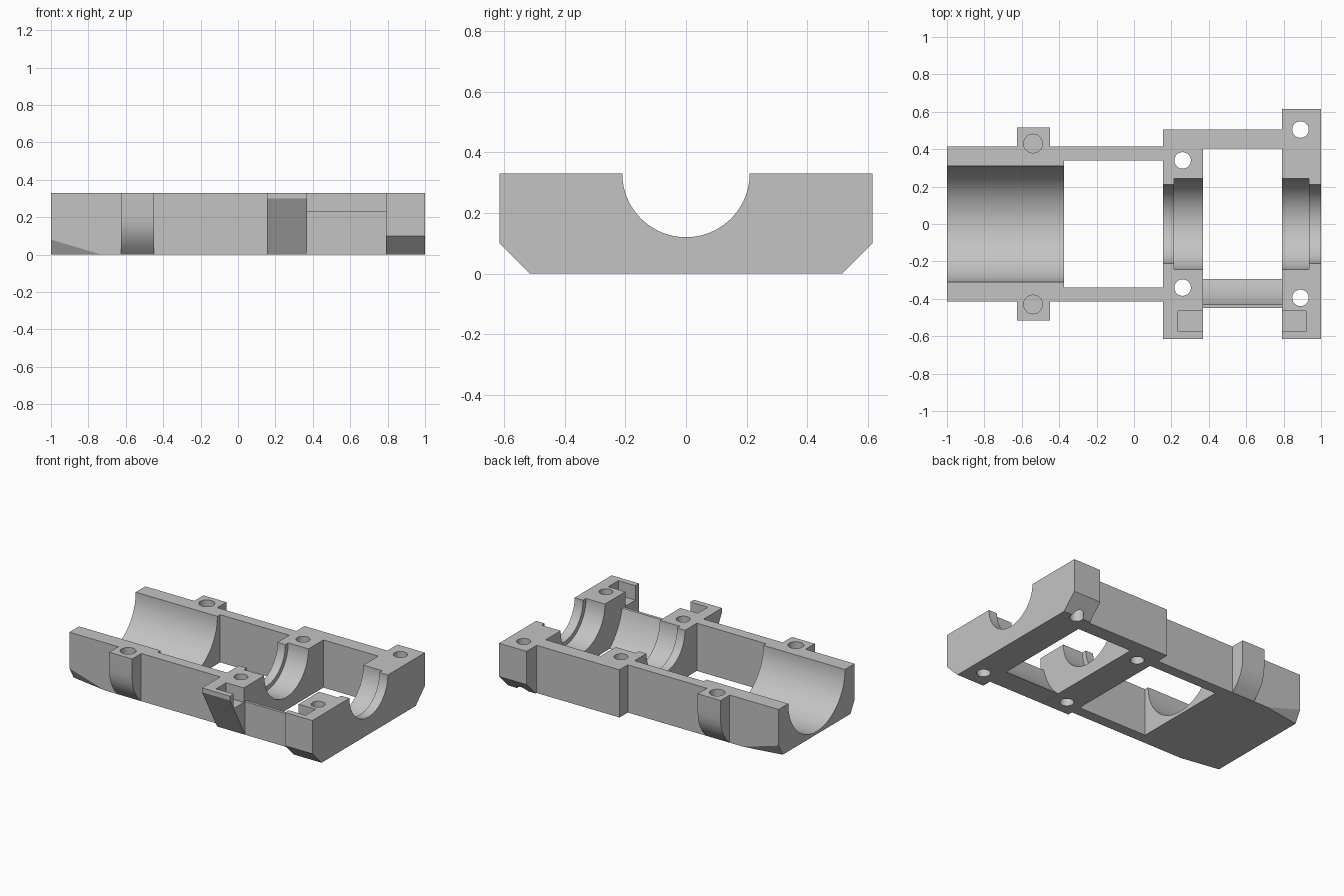
import bpy, bmesh
from math import cos, sin, pi, atan2, radians
from mathutils import Matrix, Vector

cube = bpy.data.objects.get("Cube")
if cube:
    bpy.data.objects.remove(cube, do_unlink=True)

TOP = 0.33      # split plane, also the height of the bore axis

grey = bpy.data.materials.new("plain_grey")
grey.use_nodes = True
grey.diffuse_color = (0.55, 0.55, 0.55, 1)
grey.node_tree.nodes["Principled BSDF"].inputs["Base Color"].default_value = (0.55, 0.55, 0.55, 1)


def make(name, bm):
    bmesh.ops.recalc_face_normals(bm, faces=bm.faces)
    mesh = bpy.data.meshes.new(name)
    bm.to_mesh(mesh)
    bm.free()
    mesh.materials.append(grey)
    ob = bpy.data.objects.new(name, mesh)
    bpy.context.collection.objects.link(ob)
    return ob


def prism(name, profile, x0, x1):
    """Extrude a (y, z) profile along x."""
    bm = bmesh.new()
    face = bm.faces.new([bm.verts.new((x0, y, z)) for y, z in profile])
    ext = bmesh.ops.extrude_face_region(bm, geom=[face])
    verts = [v for v in ext["geom"] if isinstance(v, bmesh.types.BMVert)]
    bmesh.ops.translate(bm, verts=verts, vec=(x1 - x0, 0, 0))
    return make(name, bm)


def box(name, x0, x1, y0, y1, z0, z1):
    return prism(name, [(y0, z0), (y1, z0), (y1, z1), (y0, z1)], x0, x1)


def rod(centre, radius, length, along_x=False):
    bm = bmesh.new()
    turn = Matrix.Rotation(pi / 2, 4, "Y") if along_x else Matrix()
    bmesh.ops.create_cone(bm, cap_ends=True, segments=96 if along_x else 40,
                          radius1=radius, radius2=radius, depth=length,
                          matrix=Matrix.Translation(centre) @ turn)
    return make("cutter", bm)


def bore(radius, x0, x1):
    return rod(((x0 + x1) / 2, 0, TOP), radius, x1 - x0, True)


def combine(target, tool, operation="DIFFERENCE"):
    tool.hide_render = True
    mod = target.modifiers.new("combine", "BOOLEAN")
    mod.operation, mod.solver, mod.object = operation, "EXACT", tool
    bpy.context.view_layer.objects.active = target
    bpy.ops.object.modifier_apply(modifier=mod.name)
    bpy.data.objects.remove(tool, do_unlink=True)


def slice_off(ob, point, normal):
    """Remove the side the normal points to and cap the cut."""
    bm = bmesh.new()
    bm.from_mesh(ob.data)
    cut = bmesh.ops.bisect_plane(bm, geom=bm.verts[:] + bm.edges[:] + bm.faces[:],
                                 plane_co=point, plane_no=normal, clear_outer=True)
    edges = [e for e in cut["geom_cut"] if isinstance(e, bmesh.types.BMEdge)]
    bmesh.ops.holes_fill(bm, edges=edges, sides=0)
    bmesh.ops.recalc_face_normals(bm, faces=bm.faces)
    bm.to_mesh(ob.data)
    bm.free()


parts = []

# Large half-round cradle with tapered lower corners
cradle = box("large_cradle", -1, -0.375, -0.415, 0.415, 0, TOP)
for s in (-1, 1):
    a = Vector((-1, s * 0.415, 0.08))
    b = Vector((-0.73, s * 0.415, 0))
    c = Vector((-1, s * 0.37, 0))
    n = (b - a).cross(c - a)
    slice_off(cradle, a, n if n.z < 0 else -n)

# Screw lugs on both sides of the cradle, with blind holes
lug = [(0.37, 0), (0.415, 0), (0.46, 0.045), (0.495, 0.1), (0.51, 0.15),
       (0.515, 0.2), (0.515, TOP), (0.37, TOP)]
for s in (-1, 1):
    combine(cradle, prism("lug", [(s * y, z) for y, z in lug], -0.625, -0.45), "UNION")
combine(cradle, bore(0.31, -1.1, -0.3))
for s in (-1, 1):
    combine(cradle, rod((-0.54, s * 0.43, TOP), 0.05, 0.3))
parts.append(cradle)

# Thin walls joining the cradle to the middle bearing block
for side, s in (("front", -1), ("back", 1)):
    lo, hi = sorted((s * 0.34, s * 0.415))
    parts.append(box(side + "_link_wall", -0.375, 0.155, lo, hi, 0, TOP))

# Middle bearing block with a sloped front
middle = prism("middle_bearing_block",
               [(-0.45, 0), (0.505, 0), (0.505, TOP), (-0.615, TOP), (-0.615, 0.3)],
               0.155, 0.37)
combine(middle, bore(0.21, 0.1, 0.3))
combine(middle, bore(0.242, 0.215, 0.45))
for s in (-1, 1):
    combine(middle, rod((0.26, s * 0.34, 0.15), 0.044, 1))
combine(middle, box("pocket", 0.235, 0.45, -0.575, -0.465, 0.23, 0.5))
parts.append(middle)

# End bearing block with chamfered lower corners
end = prism("end_bearing_block",
            [(-0.515, 0), (0.515, 0), (0.615, 0.1), (0.615, TOP), (-0.615, TOP), (-0.615, 0.1)],
            0.79, 1)
combine(end, bore(0.21, 0.9, 1.1))
combine(end, bore(0.242, 0.7, 0.935))
for y in (-0.395, 0.505):
    combine(end, rod((0.89, y, 0.15), 0.044, 1))
combine(end, box("pocket", 0.7, 0.92, -0.575, -0.465, 0.23, 0.5))
parts.append(end)

# Walls between the bearing blocks: flat at the back, low and hollowed at the front
parts.append(box("back_bay_wall", 0.37, 0.79, 0.405, 0.505, 0, TOP))
r = 0.442
a0, a1 = atan2(-TOP, -0.295), atan2(-0.1, -0.43)
arc = [a0 + (a1 - a0) * i / 16 for i in range(17)]
hollow = [(r * cos(a), TOP + r * sin(a)) for a in arc]
parts.append(prism("front_bay_wall", [(-0.45, 0)] + hollow + [(-0.45, 0.23)], 0.37, 0.79))

# Smooth the bores, keep the edges crisp
for ob in parts:
    bpy.ops.object.select_all(action="DESELECT")
    ob.select_set(True)
    bpy.context.view_layer.objects.active = ob
    bpy.ops.object.shade_smooth_by_angle(angle=radians(25))
